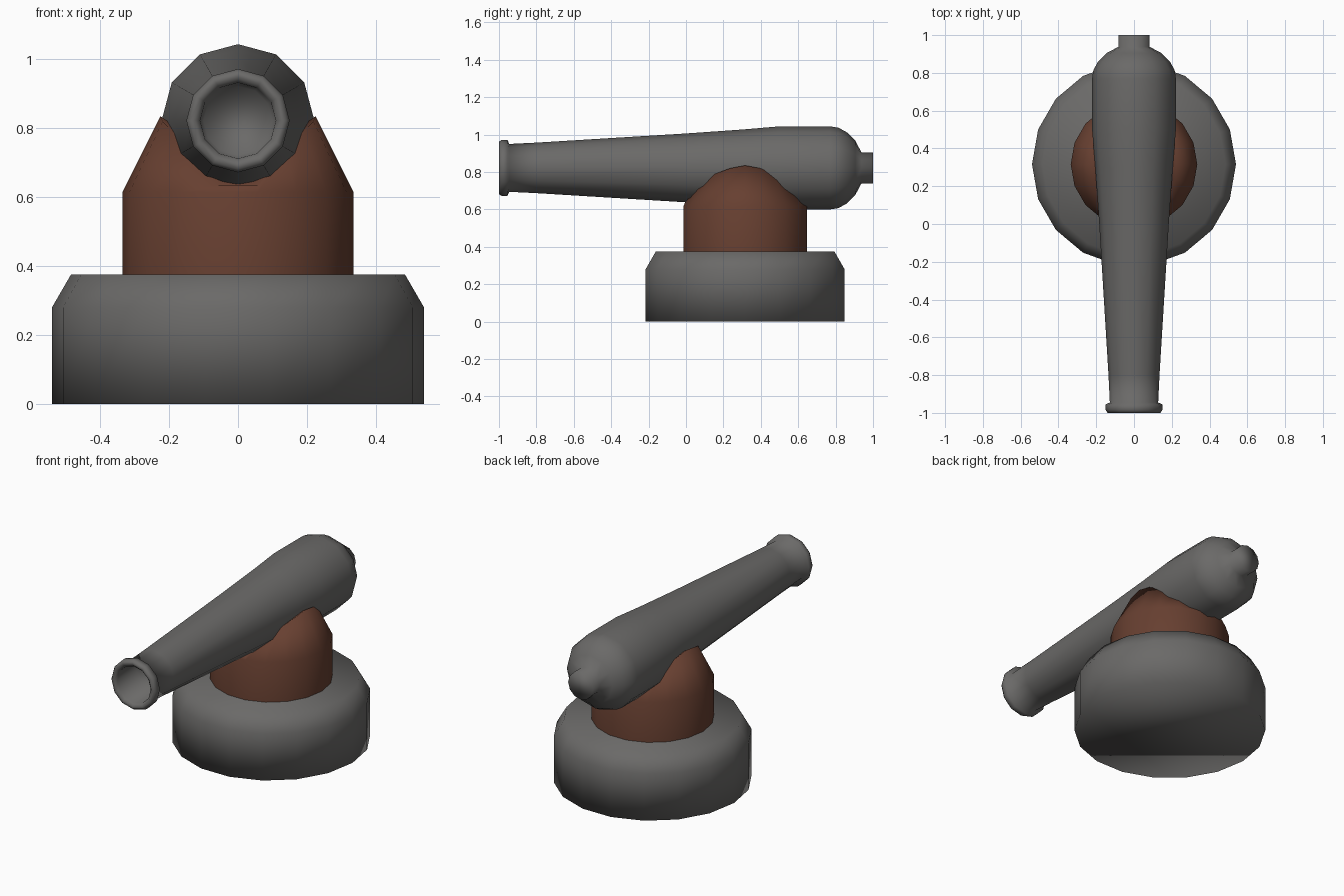
import bpy, bmesh, math

if "Cube" in bpy.data.objects:
    bpy.data.objects.remove(bpy.data.objects["Cube"])

CY = 0.316          # centre of the pedestal along y
BZ = 0.822          # barrel axis height


def material(name, rgb):
    m = bpy.data.materials.new(name)
    m.diffuse_color = (*rgb, 1)
    m.use_nodes = True
    m.node_tree.nodes["Principled BSDF"].inputs["Base Color"].default_value = m.diffuse_color
    return m


grey = material("iron grey", (0.145, 0.142, 0.138))
brown = material("wood brown", (0.135, 0.05, 0.03))


def loft(name, rings, mat, cap_start=None, cap_end=None):
    """Skin a stack of equal rings; optional cap: 'flat' or an apex point."""
    bm = bmesh.new()
    vs = [[bm.verts.new(p) for p in ring] for ring in rings]
    n = len(vs[0])
    for a, b in zip(vs, vs[1:]):
        for i in range(n):
            j = (i + 1) % n
            bm.faces.new((a[i], a[j], b[j], b[i]))
    for ring, cap in ((vs[0], cap_start), (vs[-1], cap_end)):
        if cap == 'flat':
            bm.faces.new(ring)
        elif cap:
            c = bm.verts.new(cap)
            for i in range(n):
                bm.faces.new((ring[i], ring[(i + 1) % n], c))
    bmesh.ops.recalc_face_normals(bm, faces=bm.faces)
    for f in bm.faces:
        f.smooth = True
    me = bpy.data.meshes.new(name)
    bm.to_mesh(me)
    bm.free()
    me.materials.append(mat)
    ob = bpy.data.objects.new(name, me)
    bpy.context.collection.objects.link(ob)
    return ob


def ring_z(r, z, n=18):
    return [(r * math.cos(2 * math.pi * i / n), CY + r * math.sin(2 * math.pi * i / n), z)
            for i in range(n)]


def ring_y(r, y, n=12):
    return [(r * math.cos(2 * math.pi * i / n), y, BZ + r * math.sin(2 * math.pi * i / n))
            for i in range(n)]


# Round stone base with chamfered top rim
loft("base", [ring_z(0.54, 0), ring_z(0.54, 0.28), ring_z(0.485, 0.375)],
     grey, 'flat', 'flat')

# Wooden cradle: tapered top rim rising into two cheeks beside the barrel
heights = [0.835, 0.82, 0.79, 0.735, 0.635]   # rim height every 20 degrees from the side
rim = []
for i in range(18):
    a = math.radians(20 * i)
    k = i % 9
    z = heights[min(k, 9 - k)]
    r = 0.335 - 0.51 * (z - 0.62)
    rim.append((r * math.cos(a), CY + r * math.sin(a), z))
loft("cradle", [ring_z(0.335, 0.34), ring_z(0.335, 0.615), rim],
     brown, None, (0, CY, 0.68))

# Cannon barrel: from the bore floor, round the muzzle, back to the rear knob
profile = [(-0.82, 0.10), (-0.985, 0.11), (-1.0, 0.125), (-1.0, 0.14), (-0.985, 0.15),
           (-0.955, 0.15), (-0.945, 0.128), (-0.8, 0.135), (0.0, 0.184), (0.3, 0.205),
           (0.5, 0.222), (0.77, 0.222), (0.815, 0.215), (0.86, 0.19), (0.905, 0.145),
           (0.938, 0.083), (1.0, 0.083)]
loft("barrel", [ring_y(r, y) for y, r in profile], grey, 'flat', 'flat')
